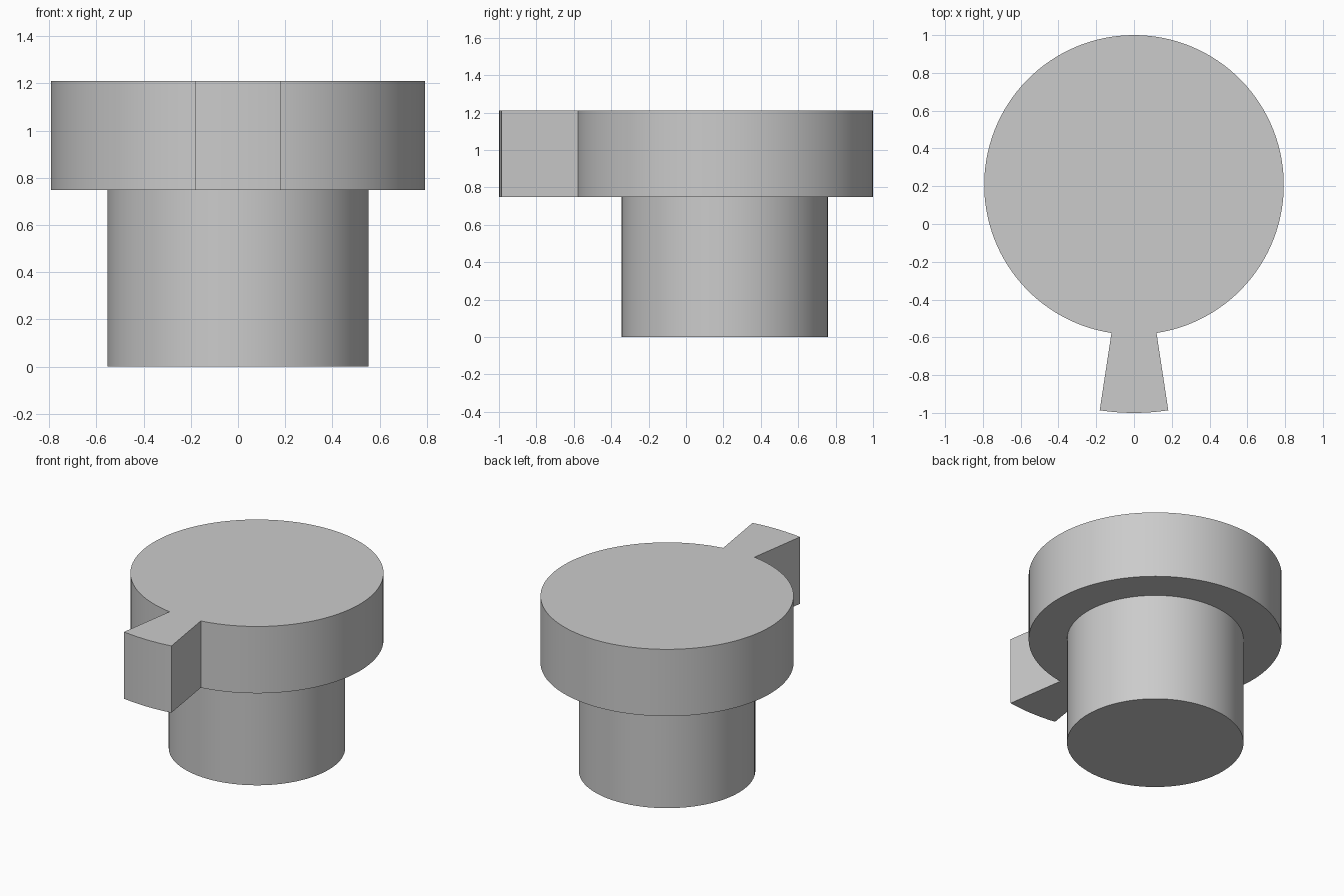
import bpy
import bmesh
from math import sin, cos, pi, radians

cube = bpy.data.objects.get("Cube")
if cube:
    bpy.data.objects.remove(cube, do_unlink=True)

AXIS_Y = 0.207
HEAD_RADIUS, STEM_RADIUS, TAB_RADIUS = 0.793, 0.553, 1.207
SHOULDER, TOP = 0.748, 1.21
TAB_HALF = radians(8.65)

grey = bpy.data.materials.new("plain grey")
grey.use_nodes = True
colour = (0.6, 0.6, 0.6, 1)
grey.diffuse_color = colour
grey.node_tree.nodes["Principled BSDF"].inputs["Base Color"].default_value = colour


def arc(radius, start, end, steps):
    """Points from start to end, angles measured from the front (-y)."""
    angles = [start + (end - start) * i / steps for i in range(steps + 1)]
    return [(radius * sin(a), AXIS_Y - radius * cos(a)) for a in angles]


def prism(name, outline, bottom, top):
    bm = bmesh.new()
    base = bm.faces.new([bm.verts.new((x, y, bottom)) for x, y in outline])
    extruded = bmesh.ops.extrude_face_region(bm, geom=[base], use_keep_orig=True)
    for v in extruded["geom"]:
        if isinstance(v, bmesh.types.BMVert):
            v.co.z = top
    bmesh.ops.recalc_face_normals(bm, faces=bm.faces)
    mesh = bpy.data.meshes.new(name)
    bm.to_mesh(mesh)
    bm.free()
    mesh.materials.append(grey)
    obj = bpy.data.objects.new(name, mesh)
    bpy.context.collection.objects.link(obj)
    bpy.ops.object.select_all(action="DESELECT")
    obj.select_set(True)
    bpy.context.view_layer.objects.active = obj
    bpy.ops.object.shade_smooth_by_angle(angle=radians(20))
    return obj


# Round stem
prism("stem", arc(STEM_RADIUS, 0, 2 * pi, 96)[:-1], 0, SHOULDER)

# Wide head with a radial locating tab in one outline
head_outline = arc(HEAD_RADIUS, TAB_HALF, 2 * pi - TAB_HALF, 120)
tab_outline = arc(TAB_RADIUS, -TAB_HALF, TAB_HALF, 12)
prism("head_with_tab", head_outline + tab_outline, SHOULDER, TOP)
